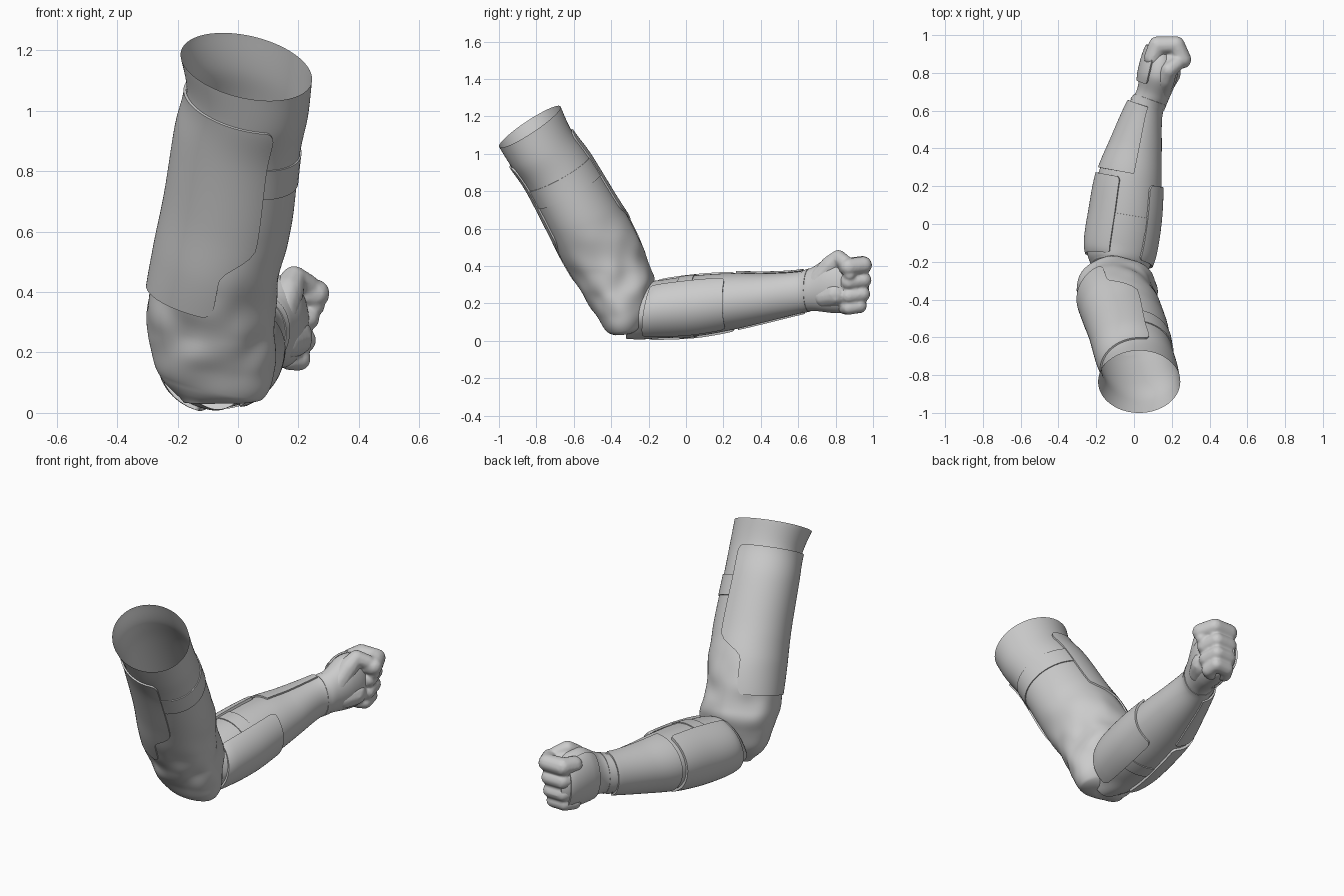
import bpy, bmesh, math
from mathutils import Vector, noise

if "Cube" in bpy.data.objects:
    bpy.data.objects.remove(bpy.data.objects["Cube"])

# Rings: x left, x right, (y, z) of the back/bottom point, (y, z) of the front/top point
UPPER = [(-.19, .245, -1.0, 1.04, -.67, 1.25), (-.17, .232, -.935, .935, -.61, 1.12),
         (-.20, .205, -.85, .81, -.515, .99), (-.235, .18, -.735, .59, -.38, .77),
         (-.272, .14, -.65, .42, -.262, .58), (-.30, .12, -.56, .27, -.195, .39),
         (-.30, .12, -.49, .15, -.19, .24), (-.26, .08, -.435, .065, -.215, .11),
         (-.18, -.02, -.38, .03, -.28, .04)]
FORE = [(-.22, .06, -.31, .02, -.19, .30), (-.25, .105, -.15, .015, -.13, .325),
        (-.225, .135, .05, .025, .05, .35), (-.185, .145, .25, .06, .25, .362),
        (-.115, .147, .42, .10, .42, .36), (-.035, .15, .60, .145, .60, .37),
        (.015, .18, .68, .16, .68, .395), (.03, .22, .78, .15, .77, .45),
        (.05, .235, .86, .15, .85, .45), (.075, .22, .92, .165, .91, .42),
        (.11, .19, .95, .20, .945, .37)]
TILT_UPPER = Vector((0, 0, -.04))
TILT_FORE = Vector((0, -.03, 0))


def ring_at(rings, t):
    """Catmull-Rom interpolation of the ring values."""
    n = len(rings) - 1
    i = min(int(t), n - 1)
    f = t - i
    p = [rings[max(0, min(n, k))] for k in (i - 1, i, i + 1, i + 2)]
    return [b + .5 * f * (c - a + f * (2 * a - 5 * b + 4 * c - d + f * (3 * (b - c) + d - a)))
            for a, b, c, d in zip(*p)]


def surf(rings, tilt, t, deg, off=0.0, wrinkle=None):
    x0, x1, yb, zb, yt, zt = ring_at(rings, t)
    c = Vector(((x0 + x1) / 2, (yb + yt) / 2, (zb + zt) / 2))
    a = Vector((0, (yt - yb) / 2, (zt - zb) / 2))
    fade = max(0, min(1, 8 - t)) if rings is UPPER else 1
    b = Vector(((x1 - x0) / 2, 0, 0)) + tilt * fade
    th = math.radians(deg)
    d = b * math.cos(th) + a * math.sin(th)
    if wrinkle:
        w = max(0, 1 - abs(t - wrinkle[0]) / wrinkle[1])
        off += .025 * w * noise.noise((c + d) * 8)
    return c + d + d.normalized() * off


def finish(name, bm):
    me = bpy.data.meshes.new(name)
    bm.to_mesh(me)
    bm.free()
    ob = bpy.data.objects.new(name, me)
    bpy.context.collection.objects.link(ob)
    return ob


def apply_and_smooth(ob, angle=40):
    bpy.ops.object.select_all(action='DESELECT')
    ob.select_set(True)
    bpy.context.view_layer.objects.active = ob
    for m in list(ob.modifiers):
        bpy.ops.object.modifier_apply(modifier=m.name)
    bpy.ops.object.shade_smooth_by_angle(angle=math.radians(angle))


def tube(name, rings, tilt, rows, cap_start, wrinkle):
    """Round body lofted through all rings."""
    bm = bmesh.new()
    n, seg = len(rings) - 1, 96
    grid = [[bm.verts.new(surf(rings, tilt, n * r / rows, 360 * s / seg, 0, wrinkle))
             for s in range(seg)] for r in range(rows + 1)]
    for r in range(rows):
        for s in range(seg):
            e = (s + 1) % seg
            bm.faces.new((grid[r][s], grid[r + 1][s], grid[r + 1][e], grid[r][e]))
    bm.faces.new(grid[-1][::-1])
    if cap_start:
        bm.faces.new(grid[0])
    apply_and_smooth(finish(name, bm), 60)


def smooth(a, b, x):
    x = max(0, min(1, (x - a) / (b - a)))
    return x * x * (3 - 2 * x)


def plate(name, rings, tilt, t0, t1, lo, hi, off=.006, thick=.009, corner=9, k=.09):
    """Rounded shell hugging the body; lo/hi are angle limits as functions of t."""
    bm = bmesh.new()
    rows, cols = 44, 60
    grid = []
    for r in range(rows + 1):
        s = .5 - .5 * math.cos(math.pi * r / rows)
        t = t0 + (t1 - t0) * s
        u = max(0, 1 - min(s, 1 - s) / k)
        cut = corner * (1 - math.sqrt(max(0, 1 - u * u)))
        l, h = lo(t) + cut, hi(t) - cut
        grid.append([bm.verts.new(surf(rings, tilt, t, l + (h - l) * c / cols, off))
                     for c in range(cols + 1)])
    for r in range(rows):
        for c in range(cols):
            bm.faces.new((grid[r][c], grid[r + 1][c], grid[r + 1][c + 1], grid[r][c + 1]))
    bmesh.ops.remove_doubles(bm, verts=bm.verts, dist=1e-5)
    ob = finish(name, bm)
    m = ob.modifiers.new("thickness", 'SOLIDIFY')
    m.thickness, m.offset = thick, 0
    apply_and_smooth(ob)


def const(v):
    return lambda t: v


# Upper arm sleeve (open at the shoulder) and forearm
tube("upper_arm_sleeve", UPPER, TILT_UPPER, 96, False, (5.3, 2.2))
tube("forearm", FORE, TILT_FORE, 110, True, (0, 1.2))

# Upper arm armour: stepped outer plate and strap
plate("upper_arm_plate", UPPER, TILT_UPPER, 1.0, 4.7,
      lambda t: 75 + 38 * smooth(3.2, 3.8, t),
      lambda t: 296 - 26 * smooth(3.2, 3.9, t))
plate("upper_arm_strap", UPPER, TILT_UPPER, 2.0, 2.45, const(0), const(360), .003, .005, 0)

# Forearm armour
plate("forearm_outer_plate", FORE, TILT_FORE, .68, 2.95, const(107), const(254), .009, .014, 6, .06)
plate("forearm_inner_plate", FORE, TILT_FORE, .62, 2.87, const(-63), const(52), .007, .012, 8, .08)
plate("forearm_strap", FORE, TILT_FORE, 1.6, 2.0, const(0), const(360), .003, .005, 0)
plate("wrist_plate", FORE, TILT_FORE, 3.1, 5.2, const(84), const(255), .007, .009, 3, .03)
plate("glove_cuff", FORE, TILT_FORE, 5.3, 5.7, const(0), const(360), .0015, .003, 0)
plate("hand_plate", FORE, TILT_FORE, 6.5, 9.0, const(118), const(238), .007, .01, 6, .08)

# Fist: chains of overlapping balls fused into one skin
bm = bmesh.new()


def chain(points, radii):
    for i in range(len(points) - 1):
        p, q = Vector(points[i]), Vector(points[i + 1])
        for j in range(9):
            f = j / 8
            r = radii[i] * (1 - f) + radii[i + 1] * f
            res = bmesh.ops.create_icosphere(bm, subdivisions=2, radius=r)
            bmesh.ops.translate(bm, verts=res['verts'], vec=p.lerp(q, f))


# four curled fingers: height, outward shift, backward shift, radius
for z, out, back, r in ((.405, .035, 0, .048), (.325, .005, 0, .045),
                        (.25, -.005, -.005, .043), (.188, -.02, -.02, .04)):
    chain([(.10, .88, z - .005), (.125, .945 + back, z), (.205 + out / 2, .948 + back, z),
           (.222 + out, .87, z - .01), (.17, .85, z - .01)], [r, r * 1.05, r, r, r * .95])
# thumb
chain([(.14, .70, .32), (.165, .77, .40), (.185, .815, .445), (.23, .85, .42), (.255, .875, .355)],
      [.055, .055, .043, .04, .034])
# heel and back of the palm
chain([(.15, .74, .24), (.18, .80, .25)], [.065, .07])
chain([(.14, .84, .25), (.14, .84, .34)], [.085, .085])
fist = finish("fist", bm)
m = fist.modifiers.new("fuse", 'REMESH')
m.mode, m.voxel_size = 'VOXEL', .008
m = fist.modifiers.new("soften", 'SMOOTH')
m.factor, m.iterations = .5, 4
apply_and_smooth(fist, 80)
